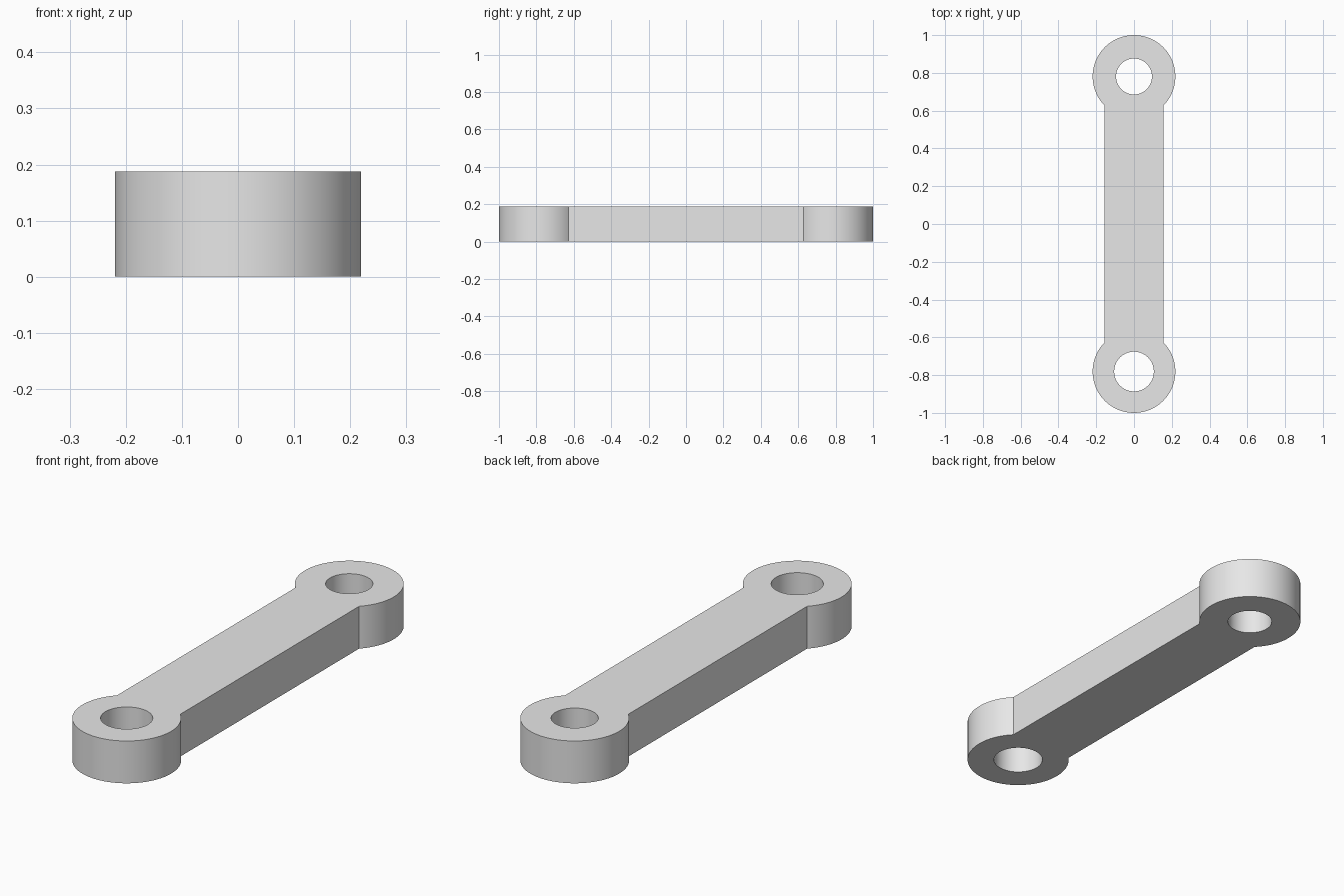
import bpy, bmesh, math

cube = bpy.data.objects.get("Cube")
if cube:
    bpy.data.objects.remove(cube, do_unlink=True)

THICK = 0.188         # plate thickness
END_R = 0.219         # radius of the round ends
END_Y = 1 - END_R     # centre of the round ends
HALF_W = 0.156        # half width of the bar
FRONT_HOLE, BACK_HOLE = 0.105, 0.095
STEPS = 96

# Plain grey material
grey = bpy.data.materials.new("plain grey")
grey.use_nodes = True
colour = (0.8, 0.8, 0.8, 1)
grey.diffuse_color = colour
grey.node_tree.nodes["Principled BSDF"].inputs["Base Color"].default_value = colour


def arc(cy, r, start, end, steps):
    """Points on an arc centred at (0, cy), both ends included."""
    angles = [start + (end - start) * i / steps for i in range(steps + 1)]
    return [(r * math.cos(a), cy + r * math.sin(a)) for a in angles]


def add_loop(bm, points):
    """Closed ring of edges on the ground plane."""
    verts = [bm.verts.new((x, y, 0)) for x, y in points]
    return [bm.edges.new((v, verts[i - 1])) for i, v in enumerate(verts)]


# Outline: two round ends joined by the straight bar
join = math.acos(HALF_W / END_R)
outline = arc(END_Y, END_R, -join, math.pi + join, STEPS)
outline += [(-x, -y) for x, y in outline]

# Fill the outline around the two pin holes
bm = bmesh.new()
edges = add_loop(bm, outline)
for cy, r in ((-END_Y, FRONT_HOLE), (END_Y, BACK_HOLE)):
    edges += add_loop(bm, arc(cy, r, 0, math.tau, STEPS)[:-1])
bmesh.ops.triangle_fill(bm, edges=edges, use_beauty=True)

# Extrude to thickness
top = bmesh.ops.extrude_face_region(bm, geom=bm.faces[:], use_keep_orig=True)
verts = [g for g in top["geom"] if isinstance(g, bmesh.types.BMVert)]
bmesh.ops.translate(bm, verts=verts, vec=(0, 0, THICK))
bmesh.ops.recalc_face_normals(bm, faces=bm.faces[:])

mesh = bpy.data.meshes.new("link_arm")
bm.to_mesh(mesh)
bm.free()
mesh.materials.append(grey)
link = bpy.data.objects.new("link_arm", mesh)
bpy.context.collection.objects.link(link)

# Smooth round walls, sharp rims and corners
bpy.ops.object.select_all(action="DESELECT")
link.select_set(True)
bpy.context.view_layer.objects.active = link
bpy.ops.object.shade_smooth_by_angle(angle=math.radians(30))
